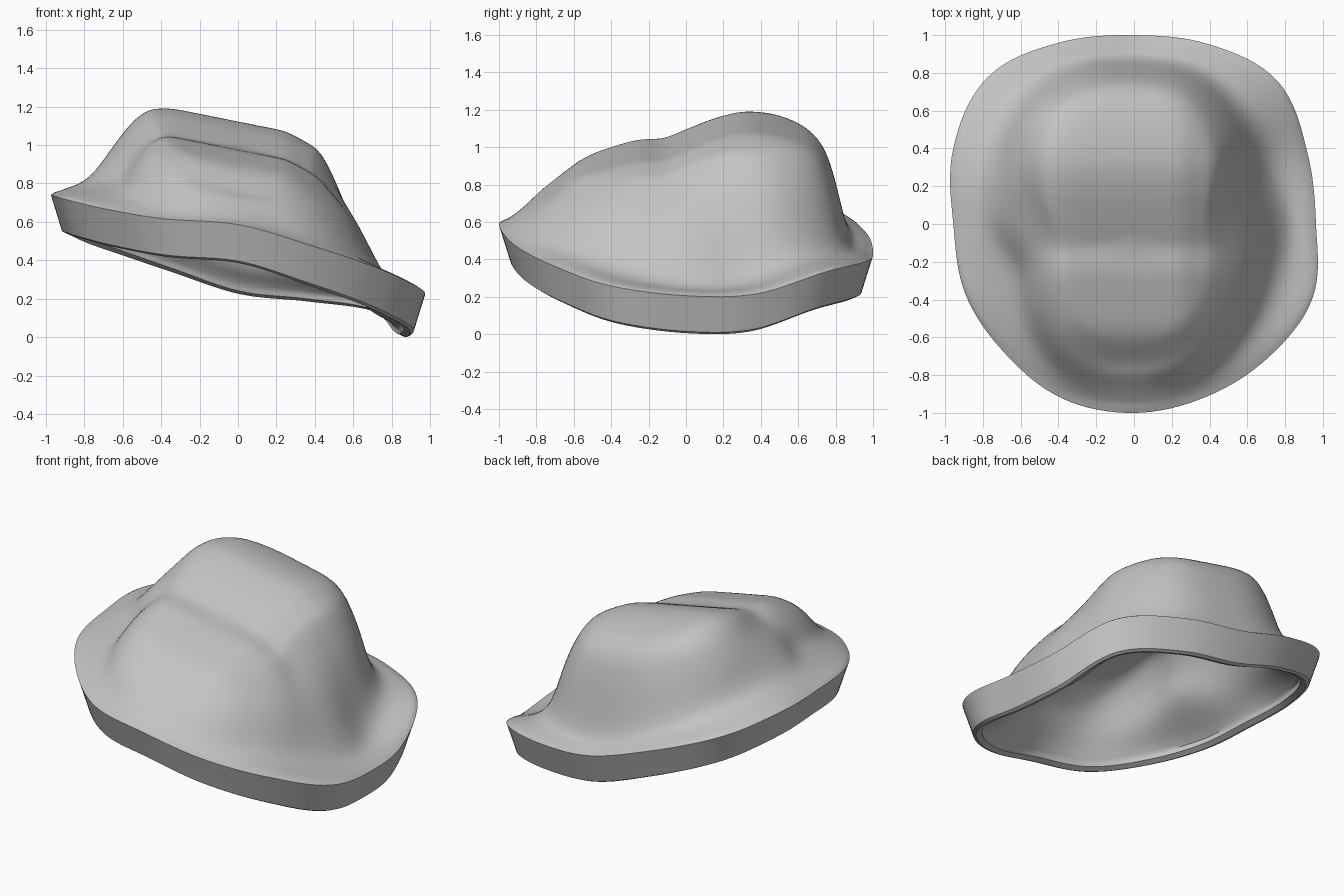
import bpy, bmesh, math

cube = bpy.data.objects.get("Cube")
if cube:
    bpy.data.objects.remove(cube, do_unlink=True)

SEGMENTS = 128
STEPS = 6
CROWN_RINGS = 20
WALL = .1

# Values every 22.5 degrees, counter-clockwise from +x
RIM_RADIUS = [.96, .99, 1.07, 1.03, 1, 1.04, 1.1, 1.04, .96, .97, .97, 1, 1, .99, 1.0, 1.02]
RIM_HEIGHT = [.19, .2, .32, .37, .41, .53, .65, .72, .72, .7, .65, .6, .57, .46, .35, .24]
FOOT_RADIUS = [.78, .76, .83, .88, .87, .9, .9, .83, .78, .69, .8, .89, .87, .88, .83, .79]
SHOULDER_RADIUS = [.43, .47, .61, .72, .73, .75, .73, .6, .5, .49, .6, .72, .73, .7, .6, .5]

# Height of the crown along y
CREST = [(-1, .7), (-.8, .8), (-.68, .88), (-.55, .95), (-.4, .99), (-.25, 1.03), (-.12, 1.03),
         (0, 1.08), (.15, 1.14), (.3, 1.18), (.45, 1.17), (.6, 1.13), (.72, 1.08), (.9, .9)]


def spline(a, b, c, d, t):
    return b + .5 * t * (c - a + t * (2 * a - 5 * b + 4 * c - d + t * (3 * (b - c) + d - a)))


def around(table, turn):
    """Smooth periodic lookup, turn from 0 to 1."""
    n = len(table)
    i = int(turn * n)
    return spline(*(table[(i + k) % n] for k in (-1, 0, 1, 2)), turn * n - i)


def crown(x, y):
    """Height of the crown: stepped along y, falling towards +x."""
    height = CREST[-1][1]
    for (y0, z0), (y1, z1) in zip(CREST, CREST[1:]):
        if y < y1:
            height = z0 + (z1 - z0) * max(0, (y - y0) / (y1 - y0))
            break
    fall = max(0, .07 + .2 * x) + max(0, x - .25) * .35
    return height - fall - max(0, -.45 - x) * .4


def smooth_path(keys):
    """Resample a profile of (radius, height) keys with a smooth curve."""
    path = []
    for i in range(len(keys) - 1):
        quad = [keys[min(max(i + k, 0), len(keys) - 1)] for k in (-1, 0, 1, 2)]
        for s in range(STEPS):
            path.append(tuple(spline(*axis, s / STEPS) for axis in zip(*quad)))
    return path + [keys[-1]]


def skin(turn, inset):
    """Profile from the flange to the centre; inset gives the inner skin."""
    angle = turn * math.tau
    rim, z = around(RIM_RADIUS, turn), around(RIM_HEIGHT, turn)
    foot = around(FOOT_RADIUS, turn) - inset
    shoulder = around(SHOULDER_RADIUS, turn) - inset * .8

    def top(r):
        return crown(r * math.cos(angle), r * math.sin(angle)) - inset

    low, high = z + .08 - inset, top(shoulder) - .03
    if inset:
        keys = [(rim - .115, z - .185), (rim - .14, z - .13)]
    else:
        keys = [(rim, z), (rim - .05, z + .025)]
    keys += [(foot, low), (foot * .5 + shoulder * .5, low + (high - low) * .6),
             (shoulder, high), (shoulder * .85, top(shoulder * .85))]
    radii = [shoulder * .85 * (1 - i / CROWN_RINGS) for i in range(1, CROWN_RINGS)]
    return smooth_path(keys) + [(r, top(r)) for r in radii]


def section(turn):
    """Whole cross-section: outer skin, edge band, inner skin."""
    rim, z = around(RIM_RADIUS, turn), around(RIM_HEIGHT, turn)
    band = [(rim - .035, z - .11), (rim - .06, z - .19), (rim - .08, z - .2)]
    return skin(turn, 0)[::-1] + band + skin(turn, WALL)


# Shell swept around the vertical axis
bm = bmesh.new()
columns = []
for i in range(SEGMENTS):
    turn = i / SEGMENTS
    c, s = math.cos(turn * math.tau), math.sin(turn * math.tau)
    columns.append([bm.verts.new((r * c, r * s, z)) for r, z in section(turn)])
for i, column in enumerate(columns):
    following = columns[(i + 1) % SEGMENTS]
    for j in range(len(column) - 1):
        bm.faces.new((column[j], column[j + 1], following[j + 1], following[j]))
bm.faces.new([column[0] for column in columns])
bm.faces.new([column[-1] for column in reversed(columns)])

# Soften the creases of the crown, leaving the edge band crisp
middle = len(columns[0]) // 2
soft = [v for col in columns for j, v in enumerate(col) if abs(j - middle) > STEPS]
for _ in range(10):
    bmesh.ops.smooth_vert(bm, verts=soft, factor=.5, use_axis_x=True, use_axis_y=True, use_axis_z=True)
bmesh.ops.recalc_face_normals(bm, faces=bm.faces)

mesh = bpy.data.meshes.new("shell")
bm.to_mesh(mesh)
bm.free()
shell = bpy.data.objects.new("shell", mesh)
bpy.context.collection.objects.link(shell)

# Plain grey
grey = bpy.data.materials.new("plain_grey")
grey.use_nodes = True
colour = (.55, .55, .55, 1)
grey.diffuse_color = colour
grey.node_tree.nodes["Principled BSDF"].inputs["Base Color"].default_value = colour
mesh.materials.append(grey)

# Rest the shell on the floor, centred
xs, ys, zs = zip(*(v.co for v in mesh.vertices))
for v in mesh.vertices:
    v.co.x -= (min(xs) + max(xs)) / 2
    v.co.y -= (min(ys) + max(ys)) / 2
    v.co.z -= min(zs)

bpy.context.view_layer.objects.active = shell
shell.select_set(True)
bpy.ops.object.shade_smooth_by_angle(angle=math.radians(35))
